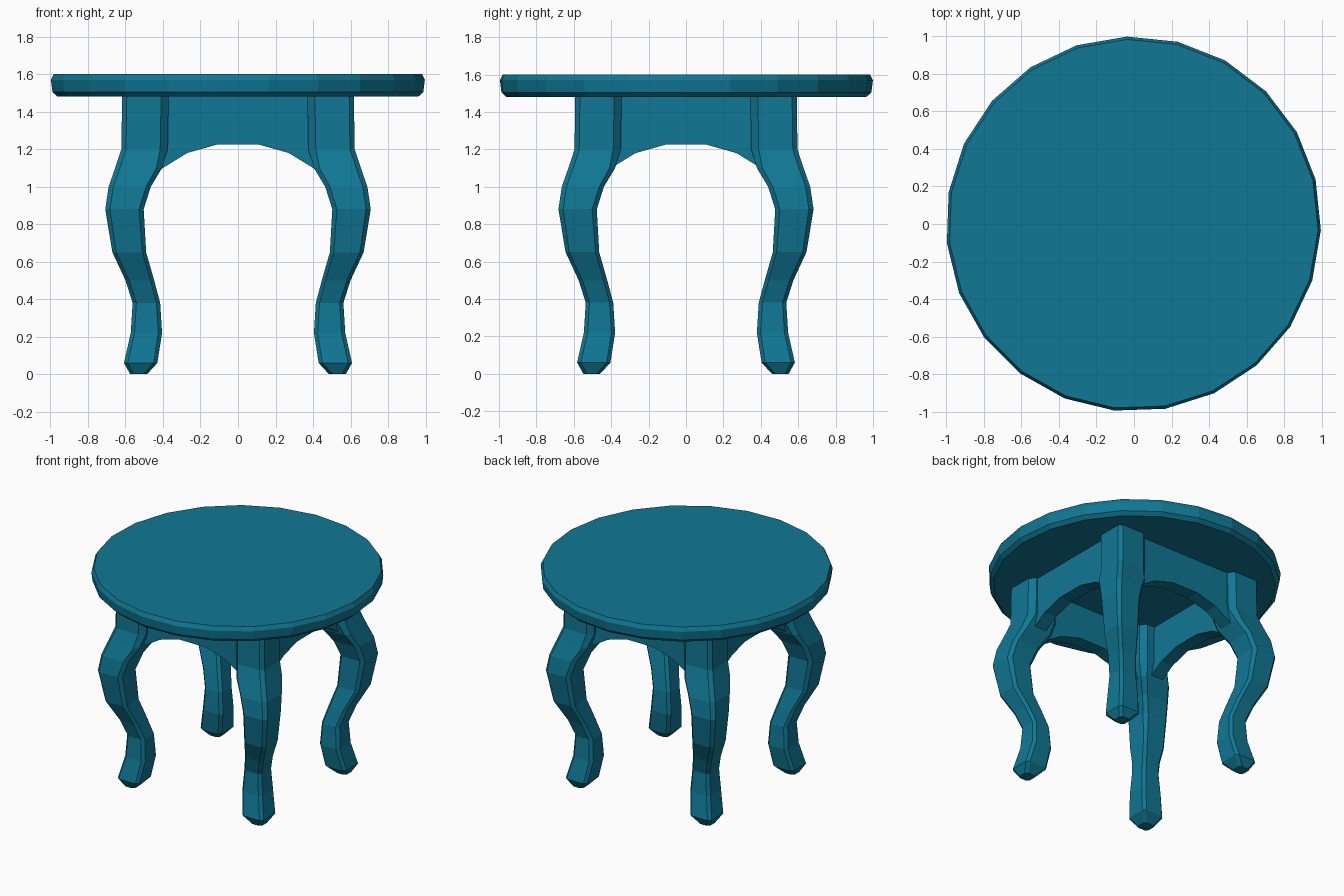
import bpy, bmesh, math

default = bpy.data.objects.get("Cube")
if default:
    bpy.data.objects.remove(default, do_unlink=True)

# Painted wood
teal = bpy.data.materials.new("teal_paint")
teal.use_nodes = True
colour = (0.005, 0.185, 0.295, 1)
teal.diffuse_color = colour
teal.node_tree.nodes["Principled BSDF"].inputs["Base Color"].default_value = colour


def add_object(name, bm):
    bmesh.ops.recalc_face_normals(bm, faces=bm.faces)
    mesh = bpy.data.meshes.new(name)
    bm.to_mesh(mesh)
    bm.free()
    mesh.materials.append(teal)
    obj = bpy.data.objects.new(name, mesh)
    bpy.context.collection.objects.link(obj)
    return obj


def loft(name, rings):
    """Skin a stack of equal-length rings and cap both ends."""
    bm = bmesh.new()
    loops = [[bm.verts.new(p) for p in ring] for ring in rings]
    for low, high in zip(loops, loops[1:]):
        for i in range(len(low)):
            j = (i + 1) % len(low)
            bm.faces.new((low[i], low[j], high[j], high[i]))
    bm.faces.new(loops[0])
    bm.faces.new(loops[-1])
    return add_object(name, bm)


# Round top with softened, faceted rim
SIDES = 23


def circle(radius, z):
    angles = [math.radians(92) + math.tau * i / SIDES for i in range(SIDES)]
    return [(radius * math.cos(a) - 0.003, radius * math.sin(a), z) for a in angles]


loft("table_top", [circle(0.965, 1.48), circle(0.992, 1.505),
                   circle(1.0, 1.57), circle(0.985, 1.60)])

# Curved leg: height, inner edge, outer edge, corner chamfer
LEG = [
    (0.00, 0.485, 0.575, 0.02),
    (0.06, 0.430, 0.608, 0.02),
    (0.22, 0.405, 0.572, 0.02),
    (0.38, 0.415, 0.562, 0.02),
    (0.50, 0.447, 0.600, 0.02),
    (0.65, 0.490, 0.670, 0.02),
    (0.88, 0.503, 0.708, 0.025),
    (1.00, 0.465, 0.690, 0.025),
    (1.10, 0.405, 0.655, 0.03),
    (1.20, 0.375, 0.622, 0.04),
    (1.49, 0.370, 0.618, 0.04),
]
DEPTH_SHIFT = 0.026  # legs stand slightly closer together front to back


def leg_ring(z, a, b, c, sx, sy):
    d = min(c, 0.025)
    corners = [(a + c, a), (b - c, a), (b, a + c), (b, b - d),
               (b - d, b), (a + c, b), (a, b - c), (a, a + c)]
    return [(sx * x, sy * (y - DEPTH_SHIFT), z) for x, y in corners]


for depth, sy in (("front", -1), ("back", 1)):
    for side, sx in (("left", 1), ("right", -1)):
        loft(f"{depth}_{side}_leg", [leg_ring(*row, sx, sy) for row in LEG])

# Arched aprons between the legs
ARCH = [(0.46, 1.06), (0.40, 1.10), (0.27, 1.18), (0.11, 1.225)]
outline = ([(-0.46, 1.49)] + [(-u, z) for u, z in ARCH]
           + [(u, z) for u, z in reversed(ARCH)] + [(0.46, 1.49)])


def apron(name, outer, along_x, sign):
    rings = []
    for d in (outer - 0.10, outer):
        rings.append([(u, sign * d, z) if along_x else (sign * d, u, z)
                      for u, z in outline])
    loft(name, rings)


apron("front_apron", 0.545, True, -1)
apron("back_apron", 0.545, True, 1)
apron("left_apron", 0.57, False, 1)
apron("right_apron", 0.57, False, -1)
